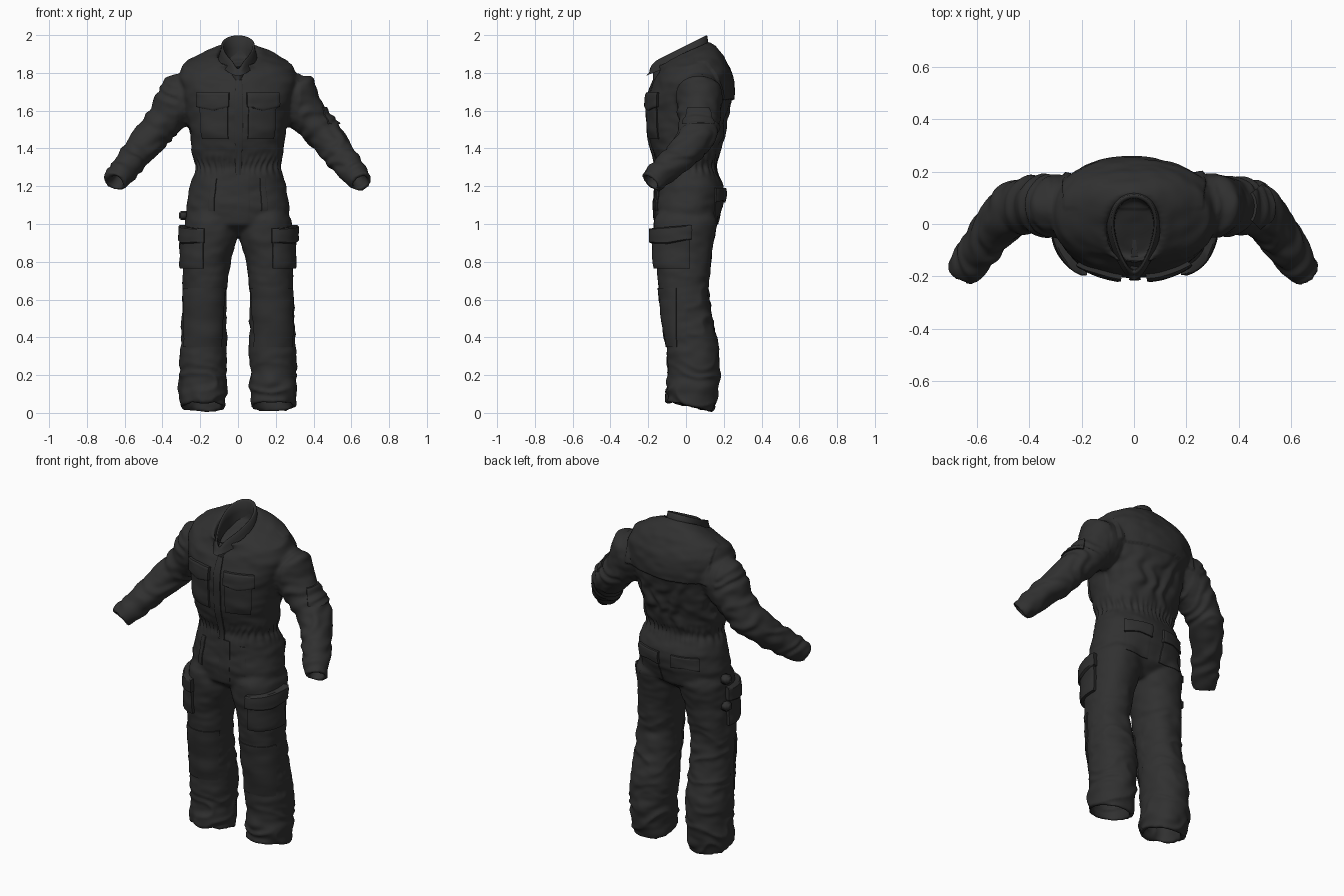
import bpy, bmesh, math
from mathutils import Vector, noise
from mathutils.bvhtree import BVHTree

cube = bpy.data.objects.get("Cube")
if cube:
    bpy.data.objects.remove(cube, do_unlink=True)

fabric = bpy.data.materials.new("charcoal fabric")
fabric.use_nodes = True
colour = (0.03, 0.03, 0.03, 1)
fabric.diffuse_color = colour
bsdf = fabric.node_tree.nodes["Principled BSDF"]
bsdf.inputs["Base Color"].default_value = colour
bsdf.inputs["Roughness"].default_value = 0.9
SIDES = 48


def finish(bm, name):
    bmesh.ops.recalc_face_normals(bm, faces=bm.faces)
    mesh = bpy.data.meshes.new(name)
    bm.to_mesh(mesh)
    bm.free()
    mesh.materials.append(fabric)
    ob = bpy.data.objects.new(name, mesh)
    bpy.context.collection.objects.link(ob)
    mesh.shade_smooth()
    return ob


def bridge(bm, a, b):
    n = len(a)
    for i in range(n):
        bm.faces.new((a[i], a[(i + 1) % n], b[(i + 1) % n], b[i]))


def loft(bm, sections, power=2.0, mirror=1):
    """Closed tube through (centre, half width, half depth, axis) sections."""
    rings = []
    for c, ru, rv, d in sections:
        u = d.cross(Vector((0, 1, 0))).normalized()
        v = d.cross(u).normalized()
        ring = []
        for i in range(SIDES):
            t = math.tau * i / SIDES
            cu, sv = math.cos(t), math.sin(t)
            p = c + u * ru * math.copysign(abs(cu) ** (2 / power), cu)
            p += v * rv * math.copysign(abs(sv) ** (2 / power), sv)
            ring.append(bm.verts.new((p.x * mirror, p.y, p.z)))
        rings.append(ring)
    for a, b in zip(rings, rings[1:]):
        bridge(bm, a, b)
    bm.faces.new(rings[0])
    bm.faces.new(rings[-1])


def hollow(sections, depth, inward):
    """Fold the last section back inside to leave an open end."""
    c, ru, rv, d = sections[-1]
    e = inward.normalized() * depth
    return sections + [(c, ru - 0.022, rv - 0.022, d), (c + e, ru - 0.03, rv - 0.03, d)]


def upright(x, y, z, ru, rv, slope=0):
    return (Vector((x, y, z)), ru, rv, Vector((0, -slope, 1)))


# Body of the garment: torso, legs and sleeves fused into one cloth surface
bm = bmesh.new()
torso = [upright(0, *s) for s in (
    (0, 0.94, 0.13, 0.08), (0, 1.0, 0.265, 0.165), (0.01, 1.1, 0.275, 0.183),
    (0.018, 1.2, 0.255, 0.183), (0.005, 1.3, 0.228, 0.16), (0, 1.4, 0.245, 0.185),
    (0.005, 1.5, 0.26, 0.205), (0.012, 1.6, 0.275, 0.215), (0.025, 1.7, 0.3, 0.222, 0.05),
    (0.035, 1.78, 0.315, 0.205, 0.12), (0.03, 1.845, 0.29, 0.175, 0.25),
    (0.01, 1.885, 0.2, 0.16, 0.4), (-0.02, 1.9, 0.125, 0.155, 0.48))]
loft(bm, hollow(torso, 0.08, Vector((0, 0, -1))), 2.25)

leg = [upright(*s) for s in (
    (0.13, 0, 1.1, 0.11, 0.13), (0.14, 0, 1.02, 0.14, 0.17), (0.148, -0.01, 0.92, 0.14, 0.16),
    (0.165, -0.013, 0.8, 0.125, 0.145), (0.178, -0.012, 0.65, 0.116, 0.133),
    (0.18, 0.008, 0.5, 0.117, 0.132), (0.182, 0.035, 0.35, 0.125, 0.138),
    (0.185, 0.04, 0.22, 0.122, 0.138), (0.187, 0.035, 0.12, 0.127, 0.138),
    (0.185, 0.022, 0.03, 0.118, 0.125, -0.22))]

path = [((0.18, 0.07, 1.73), 0.1, 0.1), ((0.3, 0.07, 1.67), 0.142, 0.122),
        ((0.385, 0.072, 1.55), 0.1, 0.11), ((0.46, 0.06, 1.465), 0.09, 0.105),
        ((0.545, -0.03, 1.36), 0.085, 0.085), ((0.605, -0.115, 1.285), 0.074, 0.076),
        ((0.652, -0.185, 1.22), 0.062, 0.064)]
pts = [Vector(p[0]) for p in path]
sleeve = []
for i, (c, ru, rv) in enumerate(path):
    d = pts[min(i + 1, len(pts) - 1)] - pts[max(i - 1, 0)]
    sleeve.append((pts[i], ru, rv, d.normalized()))

for side in (1, -1):
    loft(bm, hollow(leg, 0.15, Vector((0, 0, 1))), 2.2, side)
    loft(bm, hollow(sleeve, 0.1, -sleeve[-1][3]), 2, side)
body = finish(bm, "coverall_body")
fuse = body.modifiers.new("fuse", "REMESH")
fuse.mode = "VOXEL"
fuse.voxel_size = 0.01
relax = body.modifiers.new("relax", "SMOOTH")
relax.factor = 0.5
relax.iterations = 8
graph = bpy.context.evaluated_depsgraph_get()
baked = bpy.data.meshes.new_from_object(body.evaluated_get(graph))
body.modifiers.clear()
body.data = baked


def bump(z, centre, width):
    return math.exp(-((z - centre) / width) ** 2)


def folds(p):
    """Height of the cloth creases at a point."""
    n = noise.noise(Vector((p.x * 6, p.y * 6, p.z * 9)))
    fine = noise.noise(Vector((p.x * 14, p.y * 14, p.z * 26)))
    h = 0.008 * n + 0.004 * fine
    if abs(p.x) > 0.32 and p.z > 1.1:
        along = abs(p.x) - p.z
        return h + 0.004 * math.sin(along * 45 + 7 * n)
    if p.z < 1:
        crease = 1 - abs(math.sin(p.z * 24 + p.x * 5 + 4 * n))
        h += 0.012 * (crease - 0.4) * (bump(p.z, 0.12, 0.13) + 0.7 * bump(p.z, 0.55, 0.2) * (p.y > 0))
    # gathered waist, loose back pleats and the overhanging yoke
    turn = math.atan2(p.y, p.x)
    h += bump(p.z, 1.31, 0.04) * (0.005 * math.sin(turn * 36 + 5 * n) - 0.006)
    if p.y > 0.06 and abs(p.x) < 0.27:
        h += bump(p.z, 1.48, 0.12) * 0.008 * math.sin(p.x * 55 + 6 * n)
        if 1.66 < p.z < 1.9:
            h += 0.014 * min(1, (1.9 - p.z) / 0.15)
    return h


shift = [v.normal * folds(v.co) for v in baked.vertices]
for v, s in zip(baked.vertices, shift):
    v.co += s
baked.update()
baked.shade_smooth()
tree = BVHTree.FromPolygons([v.co for v in baked.vertices], [tuple(p.vertices) for p in baked.polygons])


def patch(name, axis, angles, low, high, thick, point=0.0, slant=0.0, side=1):
    """Sewn-on panel that follows the cloth around a vertical axis."""
    n = 14
    steps = [0] + [i / n for i in range(n + 1)] + [1]
    last = len(steps) - 1
    bm = bmesh.new()
    rows = []
    for j, v in enumerate(steps):
        row = []
        for i, u in enumerate(steps):
            a = math.radians(angles[0] + (angles[1] - angles[0]) * u)
            bottom = low + point * abs(2 * u - 1)
            z = bottom + (high - bottom) * v + slant * (u - 0.5)
            d = Vector((math.cos(a) * side, math.sin(a), 0))
            start = Vector((axis[0] * side, axis[1], z))
            hit = tree.ray_cast(start, d)[0] or start + d * 0.15
            edge = i in (0, last) or j in (0, last)
            near = i in (1, last - 1) or j in (1, last - 1)
            lift = -0.01 if edge else thick * (0.8 if near else 1)
            row.append(bm.verts.new(hit + d * lift))
        rows.append(row)
    for a, b in zip(rows, rows[1:]):
        for i in range(last):
            bm.faces.new((a[i], a[i + 1], b[i + 1], b[i]))
    ob = finish(bm, name)
    bpy.context.view_layer.objects.active = ob
    ob.select_set(True)
    bpy.ops.object.shade_smooth_by_angle(angle=math.radians(40))
    ob.select_set(False)


# Pockets, flaps and reinforcement panels on both sides
centre, thigh, knee = (0, 0), (0.16, 0), (0.18, 0)
for side, tag in ((1, "left"), (-1, "right")):
    patch(tag + "_chest_pocket", centre, (-75, -38), 1.45, 1.66, 0.012, side=side)
    patch(tag + "_chest_flap", centre, (-77, -35), 1.6, 1.695, 0.022, 0.02, side=side)
    patch(tag + "_cargo_pocket", thigh, (-82, 8), 0.765, 0.95, 0.022, side=side)
    patch(tag + "_cargo_flap", thigh, (-84, 12), 0.895, 0.985, 0.034, 0.015, 0.02, side=side)
    patch(tag + "_knee_panel", knee, (-145, -25), 0.35, 0.66, 0.007, side=side)
    patch(tag + "_seat_pocket", centre, (40, 77), 1.0, 1.15, 0.006, side=side)
    patch(tag + "_seat_flap", centre, (38, 79), 1.125, 1.19, 0.017, -0.01, side=side)
    patch(tag + "_hip_welt", centre, (-52, -44), 1.07, 1.24, 0.006, side=side)
patch("left_sleeve_pocket", (0.39, 0.07), (-45, 40), 1.53, 1.62, 0.012)
patch("zip_placket", centre, (-95, -83), 1.26, 1.8, 0.01)
patch("fly_panel", centre, (-92, -70), 1.02, 1.26, 0.006)

# Tool loops on the right thigh
for name, z in (("upper_tool_loop", 1.045), ("lower_tool_loop", 0.885)):
    bm = bmesh.new()
    bmesh.ops.create_cube(bm, size=1)
    for v in bm.verts:
        v.co = Vector((v.co.x * 0.05 - 0.288, v.co.y * 0.05 + 0.03, v.co.z * 0.05 + z))
    bmesh.ops.bevel(bm, geom=bm.edges[:], offset=0.008, segments=2, affect="EDGES")
    finish(bm, name)

# Standing collar, a teardrop band that is open at the top
bm = bmesh.new()
rings = []
for scale, drop in ((1.22, 0.09), (1.08, 0.045), (1.02, 0.004), (0.97, 0), (0.88, 0.006), (0.86, 0.06), (0.84, 0.13)):
    ring = []
    for i in range(SIDES):
        t = math.tau * i / SIDES
        s = math.sin(t)
        x = 0.1 * scale * math.cos(t) * (0.82 + 0.3 * s)
        y = -0.04 + 0.15 * s * (1 + (scale - 1) * 0.7)
        notch = 0.03 * bump(x, 0, 0.02) * (s < 0) * (scale < 1.1)
        z = 1.925 + 0.5 * (y + 0.04) - drop * (0.8 + 0.2 * s) - notch
        ring.append(bm.verts.new((x, y, z)))
    rings.append(ring)
for a, b in zip(rings, rings[1:]):
    bridge(bm, a, b)
finish(bm, "collar")
